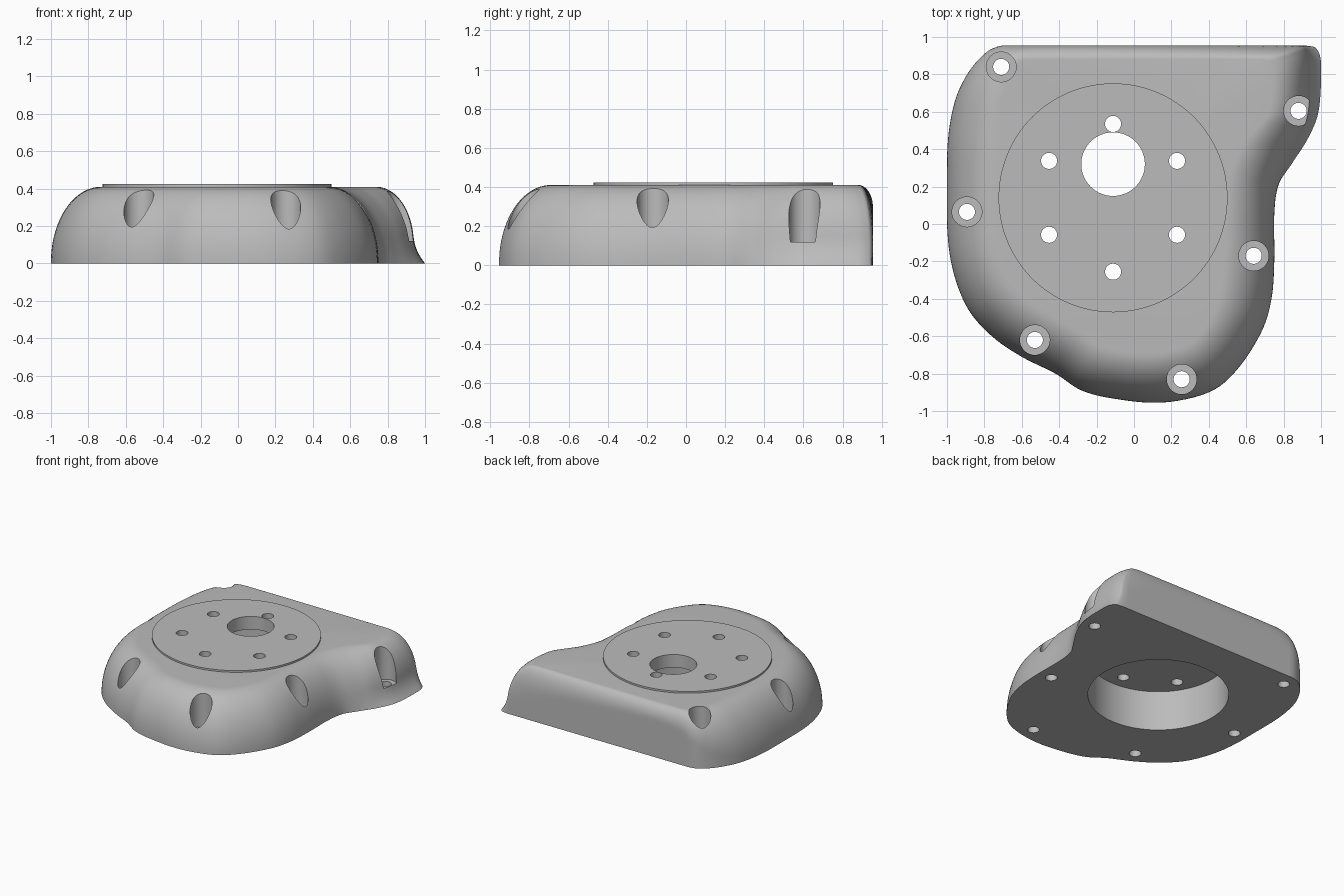
import bpy, bmesh, math
from mathutils import Vector

HEIGHT = 0.41
DISC_TOP = 0.424
DISC_CENTRE = Vector((-0.112, 0.14))

if "Cube" in bpy.data.objects:
    bpy.data.objects.remove(bpy.data.objects["Cube"], do_unlink=True)

grey = bpy.data.materials.new("plain_grey")
grey.use_nodes = True
colour = (0.5, 0.5, 0.5, 1)
grey.diffuse_color = colour
grey.node_tree.nodes["Principled BSDF"].inputs["Base Color"].default_value = colour

# Cover outline: wall x, y followed by the matching edge of the flat top x, y
OUTLINE = [
    (.94, .8, .74, .76), (.93, .6, .72, .6), (.89, .46, .66, .52),
    (.83, .33, .58, .42), (.77, .2, .51, .25), (.75, .05, .49, .06),
    (.75, -.2, .48, -.2), (.735, -.4, .46, -.36), (.68, -.58, .42, -.48),
    (.55, -.78, .34, -.6), (.4, -.9, .25, -.66), (.15, -.955, .1, -.69),
    (-.1, -.935, -.06, -.68), (-.28, -.89, -.18, -.65), (-.42, -.8, -.28, -.58),
    (-.6, -.71, -.42, -.5), (-.76, -.6, -.55, -.42), (-.89, -.45, -.65, -.32),
    (-.97, -.24, -.71, -.18), (-1, 0, -.73, 0), (-1, .35, -.73, .35),
    (-.98, .56, -.72, .55), (-.93, .73, -.7, .7), (-.83, .88, -.66, .81),
    (-.7, .955, -.6, .875), (-.4, .955, -.4, .88), (.6, .955, .5, .88),
    (.87, .955, .68, .88), (.93, .92, .72, .85),
]


def closed_spline(points, steps):
    """Catmull-Rom samples through a closed list of points."""
    points = [Vector(p) for p in points]
    count = len(points)
    samples = []
    for i in range(count):
        a, b, c, d = (points[(i + k) % count] for k in (-1, 0, 1, 2))
        for s in range(steps):
            t = s / steps
            samples.append(b + (c - a) * (t / 2)
                           + (a * 2 - b * 5 + c * 4 - d) * (t ** 2 / 2)
                           + (b * 3 - a - c * 3 + d) * (t ** 3 / 2))
    return samples


def finish(bm, name):
    bmesh.ops.recalc_face_normals(bm, faces=bm.faces)
    mesh = bpy.data.meshes.new(name)
    bm.to_mesh(mesh)
    bm.free()
    mesh.materials.append(grey)
    obj = bpy.data.objects.new(name, mesh)
    bpy.context.collection.objects.link(obj)
    return obj


def loft(bm, rings):
    """Skin a stack of closed rings and cap both ends."""
    loops = [[bm.verts.new(p) for p in ring] for ring in rings]
    for low, high in zip(loops, loops[1:]):
        for i in range(len(low)):
            j = (i + 1) % len(low)
            bm.faces.new((low[i], low[j], high[j], high[i]))
    bm.faces.new(loops[0][::-1])
    bm.faces.new(loops[-1])


def turned(bm, x, y, profile, sides=48):
    """Solid of revolution from (radius, height) steps."""
    angles = [math.tau * i / sides for i in range(sides)]
    loft(bm, [[(x + r * math.cos(a), y + r * math.sin(a), z) for a in angles]
              for r, z in profile])


def wall_point(sample, z):
    """Point on the domed wall at height z, with a flared foot on the left lobe."""
    outer = Vector((max(sample[0], -1), min(max(sample[1], -.955), .955)))
    inner = Vector((sample[2], sample[3]))
    rise = min(HEIGHT, 1.5 * (outer - inner).length)
    u = min(1, max(0, (z - HEIGHT + rise) / rise))
    p = outer.lerp(inner, 1 - math.sqrt(1 - u * u))
    if outer.y > 0:
        lobe = min(1, max(0, (outer.x - .78) / .16))
        p.x += .06 * lobe * max(0, 1 - z / .15) ** 2
    return (p.x, p.y, z)


# Domed cover body
samples = closed_spline(OUTLINE, 6)
levels = 26
bm = bmesh.new()
loft(bm, [[wall_point(s, HEIGHT * math.sin(math.pi / 2 * k / levels)) for s in samples]
          for k in range(levels + 1)])
cover = finish(bm, "cover_body")

# Raised mounting disc
bm = bmesh.new()
turned(bm, *DISC_CENTRE, [(.612, HEIGHT - .02), (.612, DISC_TOP)], 128)
disc = finish(bm, "mounting_disc")

# Cutter: underside recess and counterbored screw holes round the rim
bm = bmesh.new()
turned(bm, *DISC_CENTRE, [(.51, -.1), (.51, .32)], 96)
for x, y in [(-.71, .84), (.88, .605), (.64, -.17),
             (.255, -.83), (-.53, -.62), (-.893, .065)]:
    turned(bm, x, y, [(.043, -.1), (.043, .12), (.08, .12), (.08, .6)])
rim_cutter = finish(bm, "rim_cutter")

# Cutter: offset shaft bore and ring of six bolt holes
bm = bmesh.new()
turned(bm, DISC_CENTRE.x, .32, [(.17, .2), (.17, .6)], 64)
for i in range(6):
    a = math.pi / 2 + math.tau * i / 6
    turned(bm, DISC_CENTRE.x + .395 * math.cos(a),
           DISC_CENTRE.y + .395 * math.sin(a), [(.043, .2), (.043, .6)])
bolt_cutter = finish(bm, "bolt_cutter")


def cut(obj, cutter):
    mod = obj.modifiers.new(cutter.name, 'BOOLEAN')
    mod.operation = 'DIFFERENCE'
    mod.solver = 'EXACT'
    mod.object = cutter
    bpy.context.view_layer.objects.active = obj
    bpy.ops.object.modifier_apply(modifier=mod.name)


cut(cover, rim_cutter)
cut(cover, bolt_cutter)
cut(disc, bolt_cutter)
for helper in (rim_cutter, bolt_cutter):
    bpy.data.objects.remove(helper, do_unlink=True)

# Smooth curved walls, crisp machined edges
for obj in (cover, disc):
    bpy.ops.object.select_all(action='DESELECT')
    obj.select_set(True)
    bpy.context.view_layer.objects.active = obj
    bpy.ops.object.shade_smooth_by_angle(angle=math.radians(35))
